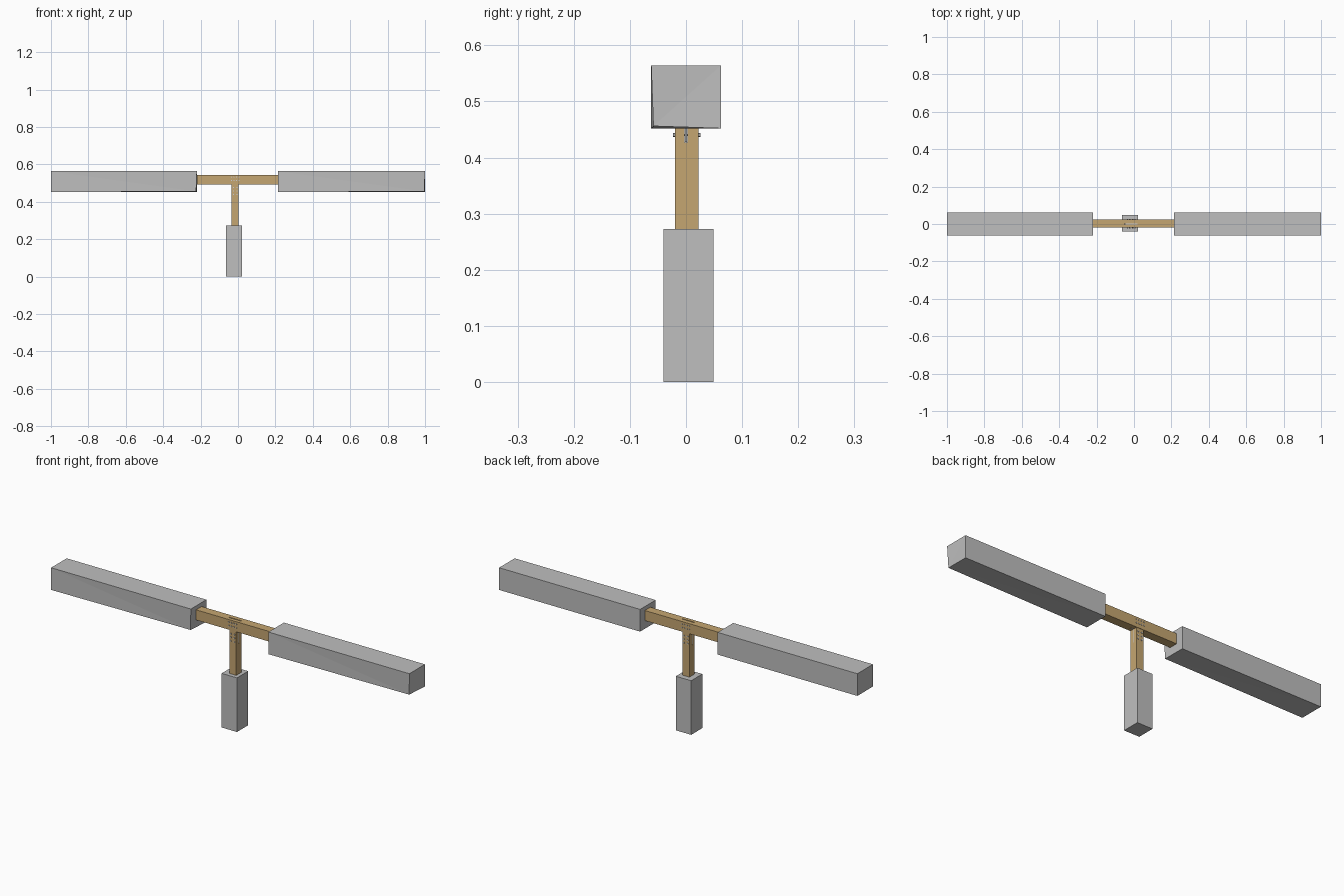
import bpy, bmesh, math
from mathutils import Matrix, Vector

if "Cube" in bpy.data.objects:
    bpy.data.objects.remove(bpy.data.objects["Cube"])


def material(name, rgb):
    m = bpy.data.materials.new(name)
    m.diffuse_color = (*rgb, 1)
    m.use_nodes = True
    m.node_tree.nodes["Principled BSDF"].inputs["Base Color"].default_value = m.diffuse_color
    return m


GREY = material("grey", (0.52, 0.52, 0.52))
TIMBER = material("timber", (0.56, 0.38, 0.165))
STEEL = material("steel", (0.62, 0.63, 0.65))


def add_object(name, bm, mat):
    me = bpy.data.meshes.new(name)
    bm.to_mesh(me)
    bm.free()
    me.materials.append(mat)
    ob = bpy.data.objects.new(name, me)
    bpy.context.collection.objects.link(ob)
    return ob


def box(name, lo, hi, mat, worn=False):
    lo, hi = Vector(lo), Vector(hi)
    bm = bmesh.new()
    bmesh.ops.create_cube(bm, size=1)
    for v in bm.verts:
        v.co = Vector(hi[i] if v.co[i] > 0 else lo[i] for i in range(3))
    if worn:  # one lower front corner is pulled in slightly
        c = min(bm.verts, key=lambda v: (v.co - Vector((hi.x, lo.y, lo.z))).length)
        c.co += Vector((-0.004, 0.004, 0.004))
        bmesh.ops.triangulate(bm, faces=c.link_faces[:])
    return add_object(name, bm, mat)


def cut(target, lo, hi):
    cutter = box(target.name + "_slot_cutter", lo, hi, TIMBER)
    cutter.hide_render = True
    cutter.hide_viewport = True
    cutter.display_type = 'WIRE'
    mod = target.modifiers.new("slot", 'BOOLEAN')
    mod.operation = 'DIFFERENCE'
    mod.solver = 'EXACT'
    mod.object = cutter


def bolt(name, x, z, half, r):
    # shank through the timber with a hexagonal head on each side
    bm = bmesh.new()
    turn = Matrix.Rotation(math.pi / 2, 4, 'X')
    for y, length, rad, n in ((0, 2 * half, r * 0.6, 8),
                              (-half - 0.0015, 0.004, r, 6), (half + 0.0015, 0.004, r, 6)):
        bmesh.ops.create_cone(bm, cap_ends=True, segments=n, radius1=rad, radius2=rad, depth=length,
                              matrix=Matrix.Translation((x, y + 0.001, z)) @ turn)
    add_object(name, bm, STEEL)


# Grey end blocks
box("left_block", (-1, -0.062, 0.452), (-0.22, 0.062, 0.564), GREY, True)
box("right_block", (0.213, -0.062, 0.452), (1, 0.062, 0.564), GREY, True)
box("foot_block", (-0.063, -0.04, 0), (0.022, 0.049, 0.273), GREY)

# Timber beam and post, slotted for the hidden plate
beam = box("beam", (-0.22, -0.02, 0.493), (0.213, 0.024, 0.544), TIMBER)
post = box("post", (-0.034, -0.02, 0.273), (0.004, 0.022, 0.493), TIMBER)
cut(beam, (-0.05, -0.0025, 0.48), (0.02, 0.0025, 0.56))
cut(post, (-0.05, -0.0025, 0.427), (0.02, 0.0025, 0.51))

# T-shaped steel plate
box("plate_head", (-0.048, -0.002, 0.493), (0.018, 0.002, 0.541), STEEL)
box("plate_stem", (-0.034, -0.002, 0.428), (0.004, 0.002, 0.493), STEEL)

# Bolts
for i in range(4):
    for j, z in enumerate((0.514, 0.532)):
        bolt(f"beam_bolt_{i}_{j}", -0.036 + i * 0.014, z, 0.022, 0.003)
for i, x in enumerate((-0.025, -0.005)):
    for j, z in enumerate((0.44, 0.458, 0.476)):
        bolt(f"post_bolt_{i}_{j}", x, z, 0.021, 0.0035)
